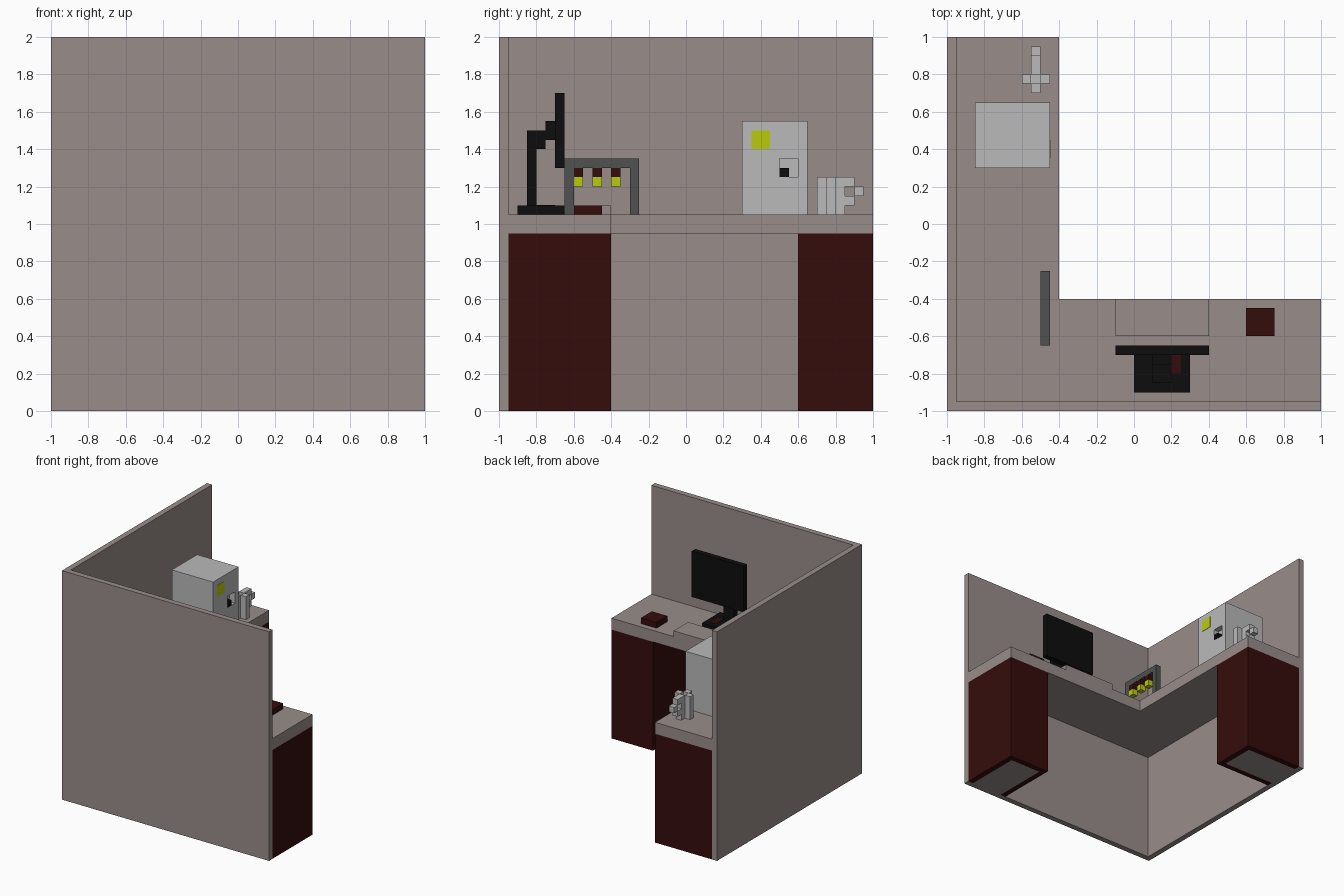
import bpy
import bmesh

if "Cube" in bpy.data.objects:
    bpy.data.objects.remove(bpy.data.objects["Cube"])


def lin(c):
    c /= 255
    return c / 12.92 if c <= 0.04045 else ((c + 0.055) / 1.055) ** 2.4


def material(name, r, g, b):
    m = bpy.data.materials.new(name)
    m.diffuse_color = (lin(r), lin(g), lin(b), 1)
    m.use_nodes = True
    m.node_tree.nodes["Principled BSDF"].inputs["Base Color"].default_value = m.diffuse_color
    return m


TAUPE = material("warm_grey", 152, 141, 138)
RED = material("dark_red", 53, 12, 12)
BLACK = material("black", 13, 13, 13)
LIGHT = material("light_grey", 186, 186, 186)
DARK = material("dark_grey", 79, 82, 80)
YELLOW = material("yellow", 186, 202, 12)


def prism(name, pts, z0, z1, mat):
    """Extrude a plan outline from z0 to z1."""
    bm = bmesh.new()
    f = bm.faces.new([bm.verts.new((x, y, z0)) for x, y in pts])
    r = bmesh.ops.extrude_face_region(bm, geom=[f])
    for v in r["geom"]:
        if isinstance(v, bmesh.types.BMVert):
            v.co.z = z1
    bmesh.ops.recalc_face_normals(bm, faces=bm.faces)
    me = bpy.data.meshes.new(name)
    bm.to_mesh(me)
    bm.free()
    me.materials.append(mat)
    ob = bpy.data.objects.new(name, me)
    bpy.context.collection.objects.link(ob)
    return ob


def box(name, x, y, z, mat):
    return prism(name, [(x[0], y[0]), (x[1], y[0]), (x[1], y[1]), (x[0], y[1])], z[0], z[1], mat)


def corner(a, b, end=1):
    """L-shaped plan outline between offsets a and b."""
    return [(a, a), (end, a), (end, b), (b, b), (b, end), (a, end)]


# Walls and worktop
prism("walls", corner(-1, -0.95), 0, 2, TAUPE)
prism("worktop", corner(-0.95, -0.4), 0.95, 1.05, TAUPE)

# Cabinets, one at each end of the worktop (second mirrors x and y)
for i in range(2):
    def part(name, u, v, z, mat):
        x, y = (u, v) if i == 0 else (v, u)
        box(f"cabinet_{name}_{i}", x, y, z, mat)
    part("inner_side", (0.6, 0.65), (-0.95, -0.4), (0, 0.95), RED)
    part("outer_side", (0.95, 1), (-0.95, -0.4), (0, 0.95), RED)
    part("door", (0.65, 0.95), (-0.45, -0.4), (0, 0.95), RED)
    part("floor", (0.65, 0.95), (-0.95, -0.45), (0, 0.05), TAUPE)

# Monitor on an articulated stand
box("monitor_base", (0, 0.3), (-0.9, -0.65), (1.05, 1.1), BLACK)
box("base_button", (0.2, 0.25), (-0.8, -0.7), (1.095, 1.102), RED)
box("stand_post", (0.1, 0.2), (-0.85, -0.8), (1.1, 1.5), BLACK)
box("stand_arm", (0.1, 0.2), (-0.8, -0.75), (1.4, 1.5), BLACK)
box("screen_mount", (0.1, 0.2), (-0.75, -0.7), (1.45, 1.55), BLACK)
box("screen", (-0.1, 0.4), (-0.7, -0.65), (1.3, 1.7), BLACK)

# Keyboard shelf and red box
box("keyboard", (-0.1, 0.4), (-0.6, -0.4), (1.05, 1.1), TAUPE)
box("red_box", (0.6, 0.75), (-0.6, -0.45), (1.05, 1.1), RED)

# Rack with hanging stamps
RX = (-0.5, -0.45)
for i, y in enumerate((-0.65, -0.3)):
    box(f"rack_post_{i}", RX, (y, y + 0.05), (1.05, 1.3), DARK)
box("rack_bar", RX, (-0.65, -0.25), (1.3, 1.35), DARK)
for i, y in enumerate((-0.6, -0.5, -0.4)):
    box(f"hanger_top_{i}", RX, (y, y + 0.05), (1.25, 1.3), RED)
    box(f"hanger_tip_{i}", RX, (y, y + 0.05), (1.2, 1.25), YELLOW)

# Cabinet appliance with a recess, knob and sticker
machine = box("appliance", (-0.85, -0.45), (0.3, 0.65), (1.05, 1.55), LIGHT)
cutter = box("recess_cutter", (-0.5, -0.4), (0.5, 0.6), (1.25, 1.35), LIGHT)
mod = machine.modifiers.new("recess", "BOOLEAN")
mod.operation = "DIFFERENCE"
mod.solver = "EXACT"
mod.object = cutter
bpy.context.view_layer.objects.active = machine
bpy.ops.object.modifier_apply(modifier="recess")
bpy.data.objects.remove(cutter)
box("knob", (-0.5, -0.449), (0.5, 0.55), (1.25, 1.3), BLACK)
box("sticker", (-0.453, -0.447), (0.35, 0.45), (1.4, 1.5), YELLOW)

# Mug: four wall columns around a hollow, with a handle
for i, (dx, dy) in enumerate(((-1, 0), (1, 0), (0, -1), (0, 1))):
    x, y = -0.55 + dx * 0.05, 0.75 + dy * 0.05
    box(f"mug_wall_{i}", (x, x + 0.05), (y, y + 0.05), (1.05, 1.25), LIGHT)
box("mug_bottom", (-0.55, -0.5), (0.75, 0.8), (1.05, 1.1), LIGHT)
for i, (y, z) in enumerate(((0.85, 1.1), (0.9, 1.15), (0.85, 1.2))):
    box(f"mug_handle_{i}", (-0.55, -0.5), (y, y + 0.05), (z, z + 0.05), LIGHT)
